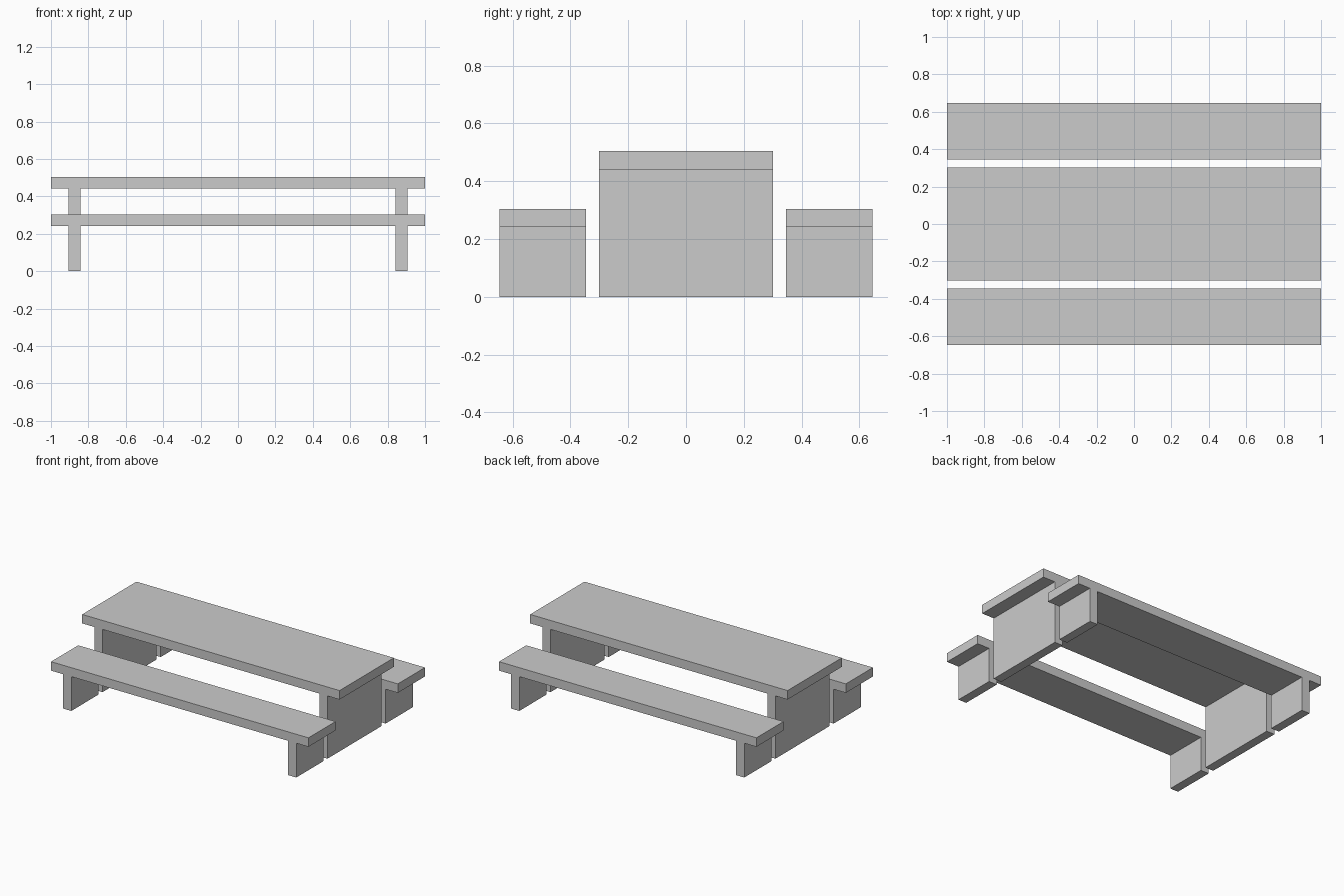
import bpy

if "Cube" in bpy.data.objects:
    bpy.data.objects.remove(bpy.data.objects["Cube"])

THICK = 0.063          # board thickness
LEG_X = 0.874          # leg panel centre, left and right


def box(name, centre, size):
    bpy.ops.mesh.primitive_cube_add(size=1, location=centre)
    obj = bpy.context.object
    obj.name = obj.data.name = name
    obj.scale = size
    bpy.ops.object.transform_apply(location=False, rotation=False, scale=True)
    return obj


def trestle(name, board, y, width, height):
    # Flat board carried by two full-width panel legs
    box(f"{name}_{board}", (0, y, height - THICK / 2), (2, width, THICK))
    leg_height = height - THICK
    for side, sign in (("left", -1), ("right", 1)):
        box(f"{name}_{side}_leg", (sign * LEG_X, y, leg_height / 2),
            (THICK, width, leg_height))


# Table in the middle
trestle("table", "top", 0, 0.602, 0.504)

# Benches in front and behind
for name, sign in (("front_bench", -1), ("back_bench", 1)):
    trestle(name, "seat", sign * 0.496, 0.301, 0.304)
